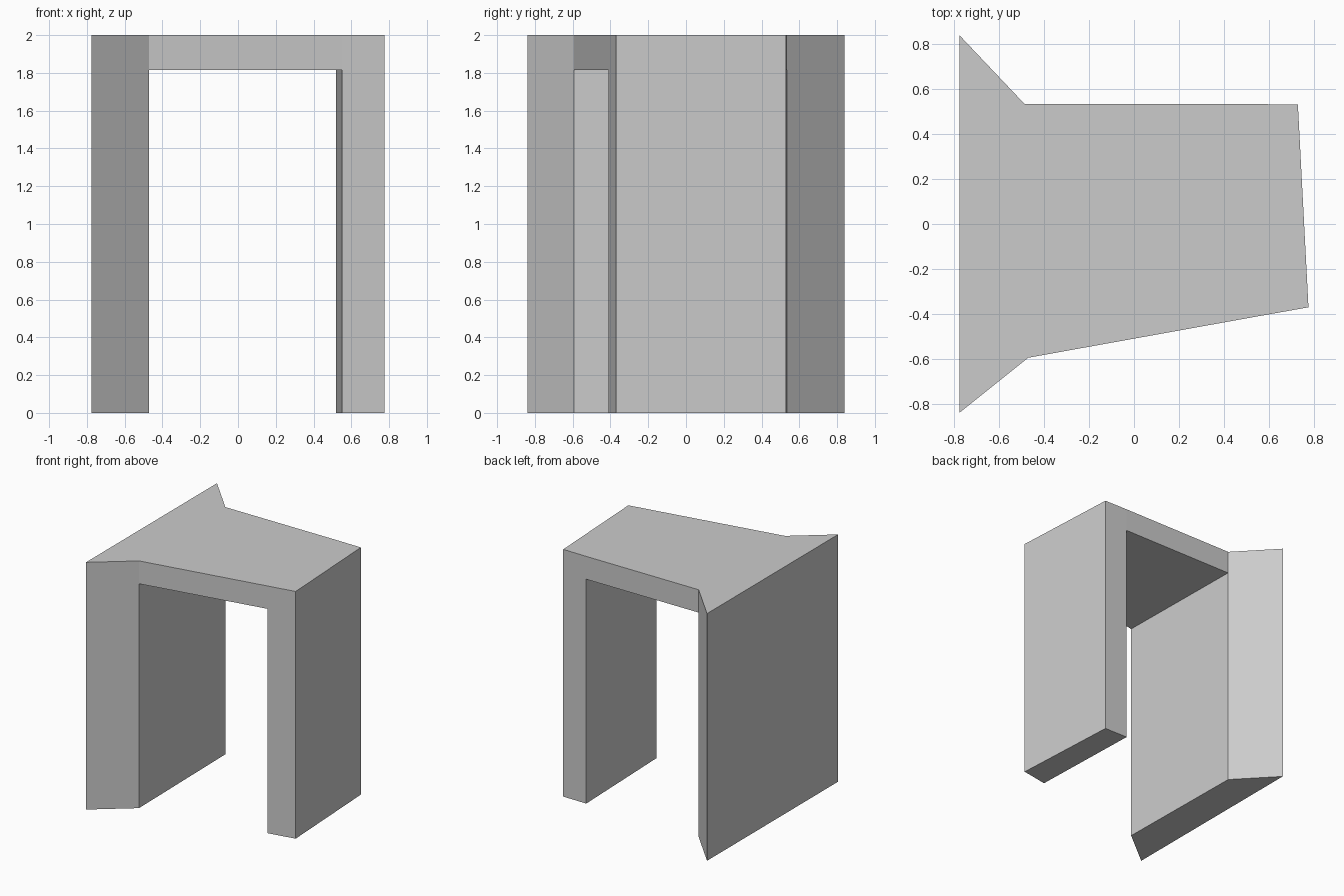
import bpy, bmesh

if "Cube" in bpy.data.objects:
    bpy.data.objects.remove(bpy.data.objects["Cube"])

LEVELS = [0.0, 1.815, 2.0]          # floor, opening head, top

# plan points: flared left post, then inner and outer edges of the right post
PLAN = [(-0.775, -0.838), (-0.47, -0.594), (0.55, -0.41), (0.775, -0.37),
        (0.728, 0.53), (0.52, 0.533), (-0.487, 0.534), (-0.775, 0.838)]
LEFT, MIDDLE, RIGHT = (0, 1, 6, 7), (1, 2, 5, 6), (2, 3, 4, 5)

# cells of the frame: both posts run full height, the lintel only at the top
CELLS = [(LEFT, 0), (RIGHT, 0), (LEFT, 1), (MIDDLE, 1), (RIGHT, 1)]


def cell_faces(quad, level):
    low = [(i, level) for i in quad]
    high = [(i, level + 1) for i in quad]
    yield low[::-1]
    yield high
    for a in range(4):
        b = (a + 1) % 4
        yield [low[a], low[b], high[b], high[a]]


# keep only the outer skin: a face shared by two cells is internal
skin = {}
for quad, level in CELLS:
    for face in cell_faces(quad, level):
        key = frozenset(face)
        if key in skin:
            del skin[key]
        else:
            skin[key] = face

bm = bmesh.new()
verts = {}
for face in skin.values():
    for i, k in face:
        if (i, k) not in verts:
            verts[i, k] = bm.verts.new((*PLAN[i], LEVELS[k]))
    bm.faces.new([verts[p] for p in face])

# merge coplanar panels into clean flat faces
bmesh.ops.dissolve_limit(bm, angle_limit=0.01, verts=bm.verts[:], edges=bm.edges[:])
bmesh.ops.recalc_face_normals(bm, faces=bm.faces[:])

mesh = bpy.data.meshes.new("doorway_frame")
bm.to_mesh(mesh)
bm.free()
bpy.context.collection.objects.link(bpy.data.objects.new("doorway_frame", mesh))
